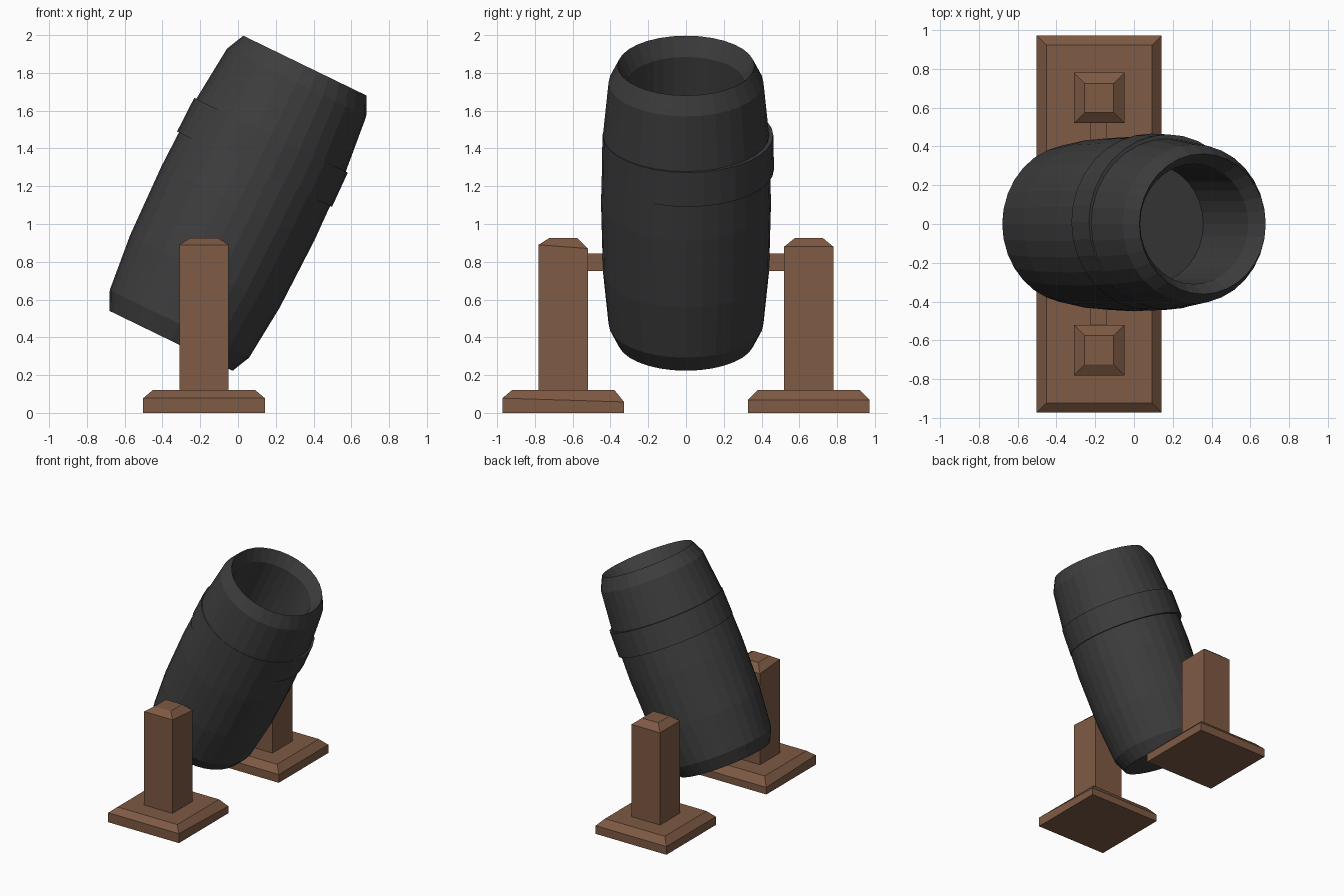
import bpy, bmesh, math
from mathutils import Matrix, Vector

if "Cube" in bpy.data.objects:
    bpy.data.objects.remove(bpy.data.objects["Cube"])

def material(name, rgb):
    m = bpy.data.materials.new(name)
    m.diffuse_color = (*rgb, 1)
    m.use_nodes = True
    m.node_tree.nodes["Principled BSDF"].inputs["Base Color"].default_value = m.diffuse_color
    return m

iron = material("dark iron", (0.047, 0.047, 0.047))
wood = material("brown wood", (0.21, 0.103, 0.058))

def finish(name, bm, mat):
    bmesh.ops.recalc_face_normals(bm, faces=bm.faces)
    me = bpy.data.meshes.new(name)
    bm.to_mesh(me)
    bm.free()
    me.materials.append(mat)
    ob = bpy.data.objects.new(name, me)
    bpy.context.collection.objects.link(ob)
    return ob

# Axis of the barrel leans toward +x
TILT = Matrix.Translation((0, 0, 1.11)) @ Matrix.Rotation(math.radians(25.9), 4, 'Y')

def lathe(name, profile, mat, closed=False, offset=(0, 0, 0), n=32):
    """Revolve (radius, height) points about the tilted axis."""
    bm = bmesh.new()
    rings = [[bm.verts.new((r * math.cos(2 * math.pi * i / n),
                            r * math.sin(2 * math.pi * i / n), h)) for i in range(n)]
             for r, h in profile]
    pairs = list(zip(rings, rings[1:]))
    if closed:
        pairs.append((rings[-1], rings[0]))
    else:
        bm.faces.new(rings[0])
        bm.faces.new(rings[-1])
    for a, b in pairs:
        for i in range(n):
            j = (i + 1) % n
            bm.faces.new((a[i], a[j], b[j], b[i]))
    bm.transform(Matrix.Translation(offset) @ TILT)
    return finish(name, bm, mat)

def chamfered_block(name, center, half, z0, z1, z2, inset, lean=0.0):
    """Square block with a sloped top edge; lean tips the shoulder line along y."""
    bm = bmesh.new()
    rings = []
    for h, z, k in ((half, z0, 0), (half, z1, lean), (half - inset, z2, 0)):
        rings.append([bm.verts.new((center[0] + sx * h, center[1] + sy * h, z - sy * k))
                      for sx, sy in ((-1, -1), (1, -1), (1, 1), (-1, 1))])
    bm.faces.new(rings[0])
    bm.faces.new(rings[-1])
    for a, b in zip(rings, rings[1:]):
        for i in range(4):
            j = (i + 1) % 4
            bm.faces.new((a[i], a[j], b[j], b[i]))
    return finish(name, bm, wood)

# Barrel with a hollow bore
lathe("mortar_barrel", [(0.362, -0.81), (0.41, -0.71), (0.44, -0.40), (0.45, 0.0),
                        (0.44, 0.40), (0.41, 0.71), (0.362, 0.81),
                        (0.31, 0.71), (0.31, 0.18)], iron)

# Reinforcing band, set slightly off centre
lathe("barrel_band", [(0.40, 0.20), (0.456, 0.20), (0.452, 0.40), (0.40, 0.40)],
      iron, closed=True, offset=(0, 0.01, 0))

# Base, post and pivot on each side
for side, s in (("front", -1), ("back", 1)):
    c = (-0.18, 0.65 * s)
    lean = 0.01 if s < 0 else 0
    chamfered_block(side + "_base", c, 0.322, 0, 0.068, 0.12, 0.05, lean)
    chamfered_block(side + "_post", c, 0.13, 0.10, 0.88, 0.926, 0.056, lean)
    bm = bmesh.new()
    bmesh.ops.create_cube(bm, size=1, matrix=Matrix.Translation((-0.183, 0.45 * s, 0.797))
                          @ Matrix.Diagonal((0.09, 0.24, 0.092, 1)))
    finish(side + "_pivot", bm, wood)
